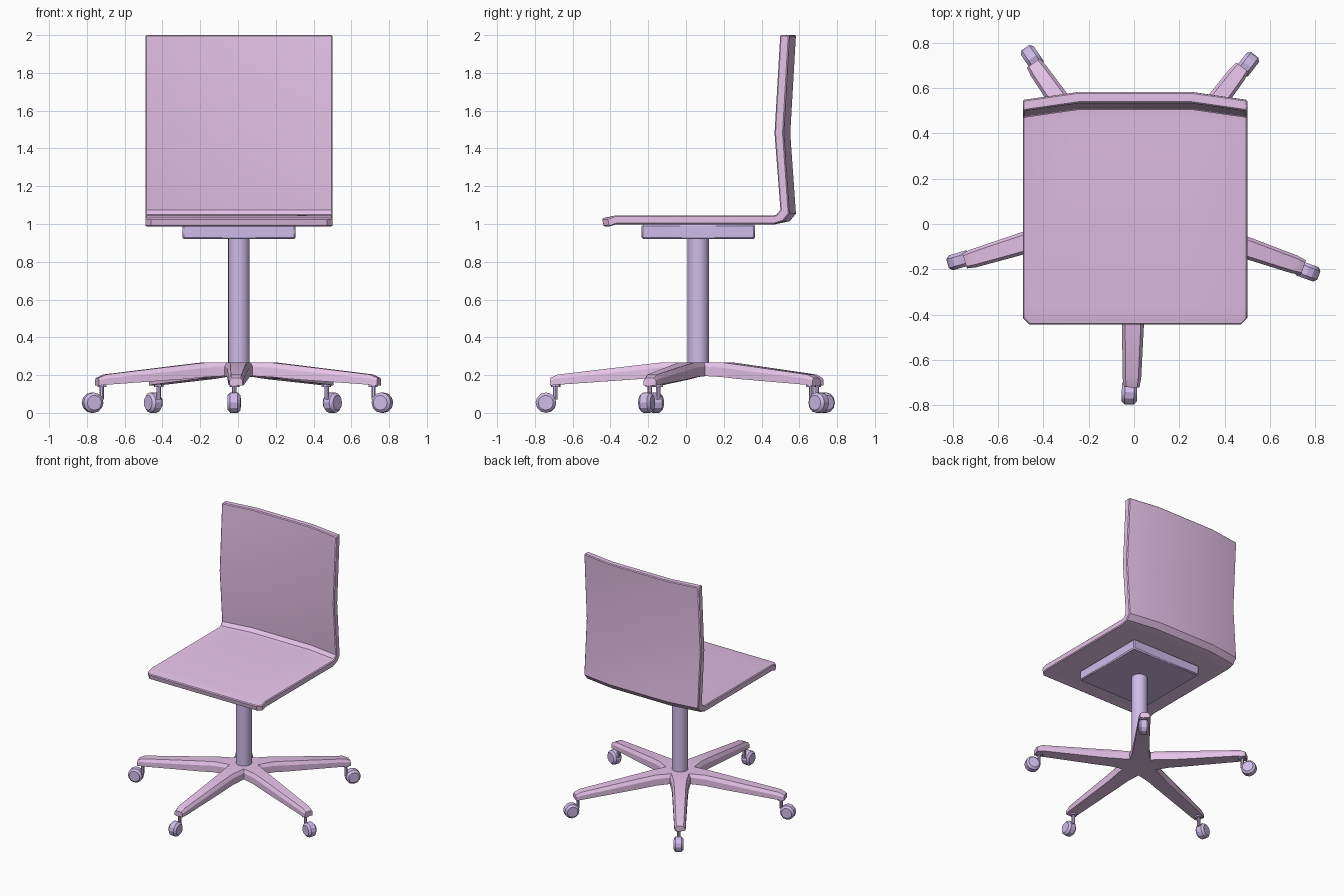
import bpy, bmesh, math
from mathutils import Vector, Matrix

if "Cube" in bpy.data.objects:
    bpy.data.objects.remove(bpy.data.objects["Cube"])

CX, CY = 0.005, 0.065  # column axis


def material(name, rgb):
    m = bpy.data.materials.new(name)
    m.diffuse_color = (*rgb, 1)
    m.use_nodes = True
    m.node_tree.nodes["Principled BSDF"].inputs["Base Color"].default_value = m.diffuse_color
    return m


PINK = material("pink", (0.78, 0.54, 0.80))
PURPLE = material("purple", (0.63, 0.50, 0.82))


def finish(name, bm, mat, bevel=0, segments=1):
    bmesh.ops.remove_doubles(bm, verts=bm.verts, dist=1e-5)
    bmesh.ops.recalc_face_normals(bm, faces=bm.faces)
    me = bpy.data.meshes.new(name)
    bm.to_mesh(me)
    bm.free()
    ob = bpy.data.objects.new(name, me)
    bpy.context.collection.objects.link(ob)
    me.materials.append(mat)
    if bevel:
        b = ob.modifiers.new("bevel", 'BEVEL')
        b.width, b.segments = bevel, segments
        b.limit_method, b.angle_limit = 'ANGLE', math.radians(50)
    bpy.ops.object.select_all(action='DESELECT')
    ob.select_set(True)
    bpy.context.view_layer.objects.active = ob
    bpy.ops.object.shade_smooth_by_angle(angle=math.radians(28))
    return ob


def cylinder(bm, r, depth, matrix, sides):
    bmesh.ops.create_cone(bm, cap_ends=True, segments=sides, radius1=r, radius2=r,
                          depth=depth, matrix=matrix)


# Seat shell: side profile (y, z, backward-curve weight) swept across x
profile = [(-0.445, 1.03, 0), (-0.375, 1.045, 0), (0.46, 1.045, 0), (0.51, 1.05, 0.9),
           (0.534, 1.075, 1), (0.503, 1.48, 1), (0.533, 2.0, 1), (0.582, 2.0, 1),
           (0.552, 1.48, 1), (0.582, 1.055, 1), (0.55, 1.015, 1), (0.47, 0.998, 0.2),
           (-0.37, 0.998, 0), (-0.435, 0.985, 0)]
bm = bmesh.new()
loops = []
for x in (-0.495, -0.465, -0.25, 0.25, 0.465, 0.495):
    bend = 0.035 * max(0, abs(x) - 0.25) / 0.245
    chamfer = 0.03 if abs(x) > 0.48 else 0
    loops.append([bm.verts.new((CX + x, y - bend * w + (chamfer if y < -0.4 else 0), z))
                  for y, z, w in profile])
n = len(profile)
for a, b in zip(loops, loops[1:]):
    for i in range(n):
        j = (i + 1) % n
        bm.faces.new((a[i], a[j], b[j], b[i]))
bm.faces.new(loops[0])
bm.faces.new(loops[-1])
finish("seat_shell", bm, PINK, 0.006)

# Mounting plate under the seat
bm = bmesh.new()
bmesh.ops.create_cube(bm, size=1, matrix=Matrix.Translation((CX, CY, 0.959)) @
                      Matrix.Diagonal((0.6, 0.6, 0.078, 1)))
finish("mounting_plate", bm, PURPLE, 0.008)

# Column
bm = bmesh.new()
cylinder(bm, 0.057, 0.7, Matrix.Translation((CX, CY, 0.58)), 24)
finish("column", bm, PURPLE)

# Star base: stations (radius, half width, top half width, z bottom, z middle, z top)
valley = 0.125
c36, s36 = math.cos(math.pi / 5), math.sin(math.pi / 5)
stations = [(0.20, 0.060, 0.045, 0.190, 0.240, 0.266),
            (0.30, 0.055, 0.040, 0.180, 0.228, 0.255),
            (0.745, 0.041, 0.028, 0.149, 0.182, 0.203),
            (0.785, 0.034, 0.024, 0.145, 0.172, 0.184)]
bm = bmesh.new()
hub_top, hub_bottom = [], []
for k in range(5):
    spin = (Matrix.Translation((CX, CY, 0)) @
            Matrix.Rotation(math.radians(-91.1 + 72 * k), 4, 'Z'))
    inner = valley * 0.84
    sections = [[(valley * c36, -valley * s36, 0.195), (valley * c36, -valley * s36, 0.245),
                 (inner * c36, -inner * s36, 0.268), (inner * c36, inner * s36, 0.268),
                 (valley * c36, valley * s36, 0.245), (valley * c36, valley * s36, 0.195)]]
    for r, h, t, zb, zm, zt in stations:
        sections.append([(r, -h, zb), (r, -h, zm), (r, -t, zt),
                         (r, t, zt), (r, h, zm), (r, h, zb)])
    rings = [[bm.verts.new(spin @ Vector(p)) for p in s] for s in sections]
    for a, b in zip(rings, rings[1:]):
        for i in range(6):
            j = (i + 1) % 6
            bm.faces.new((a[i], a[j], b[j], b[i]))
    bm.faces.new(rings[-1])
    hub_top.append(spin @ Vector(sections[0][2]))
    hub_bottom.append(spin @ Vector(sections[0][0]))
for pts in (hub_top, hub_bottom):
    bm.faces.new([bm.verts.new(p) for p in pts])
finish("star_base", bm, PINK)

# Casters: stem with flange, and a chamfered wheel
for k in range(5):
    spin = (Matrix.Translation((CX, CY, 0)) @
            Matrix.Rotation(math.radians(-91.8 + 72 * k), 4, 'Z'))
    bm = bmesh.new()
    cylinder(bm, 0.012, 0.08, spin @ Matrix.Translation((0.757, 0, 0.11)), 8)
    cylinder(bm, 0.026, 0.014, spin @ Matrix.Translation((0.755, 0, 0.145)), 8)
    finish(f"caster_stem_{k + 1}", bm, PURPLE)
    bm = bmesh.new()
    cylinder(bm, 0.054, 0.068, spin @ Matrix.Translation((0.807, 0, 0.054)) @
             Matrix.Rotation(math.pi / 2, 4, 'X'), 12)
    finish(f"caster_wheel_{k + 1}", bm, PURPLE, 0.014)
